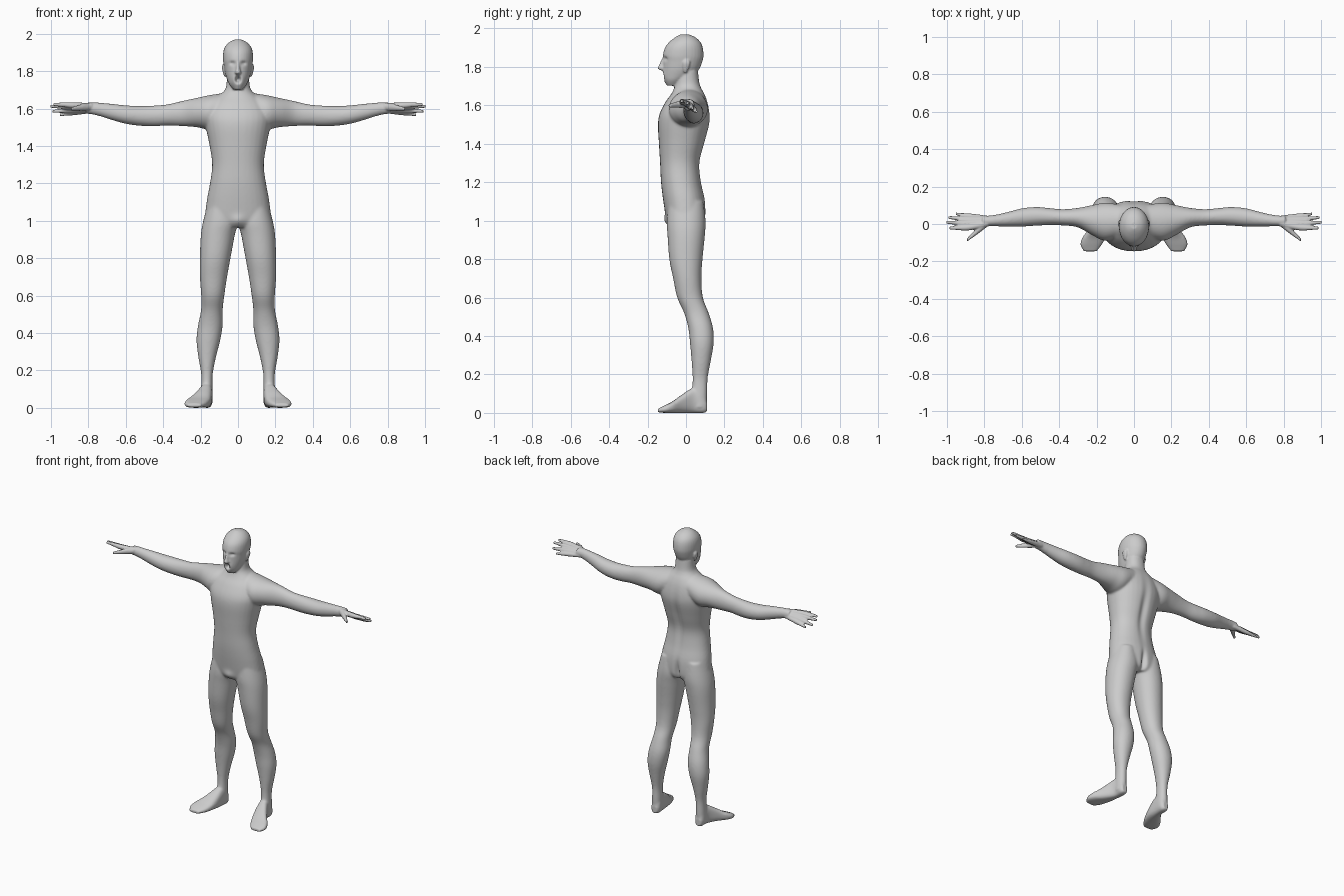
import bpy, bmesh
from math import cos, sin, pi, exp, copysign
from mathutils import Vector

bm = bmesh.new()
N = 32


def spline(a, b, c, d, t):
    return tuple(0.5 * (2 * q + (r - p) * t + (2 * p - 5 * q + 4 * r - s) * t * t
                        + (3 * q - p - 3 * r + s) * t ** 3) for p, q, r, s in zip(a, b, c, d))


def loft(axis, rows, side=1, power=2.0, steps=4):
    """Closed skin through rows (t, u0, u1, v0, v1); u, v are the other two axes in order."""
    fine = []
    last = len(rows) - 1
    for i in range(last):
        ctl = [rows[min(max(i + k, 0), last)] for k in (-1, 0, 1, 2)]
        fine += [spline(*ctl, k / steps) for k in range(steps)]
    fine.append(rows[-1])
    rings = []
    for t, u0, u1, v0, v1 in fine:
        ring = []
        for k in range(N):
            c, s = cos(2 * pi * k / N), sin(2 * pi * k / N)
            c = copysign(abs(c) ** (2 / power), c)
            s = copysign(abs(s) ** (2 / power), s)
            co = [(u0 + u1) / 2 + c * (u1 - u0) / 2, (v0 + v1) / 2 + s * (v1 - v0) / 2]
            co.insert("xyz".index(axis), t)
            ring.append(bm.verts.new((co[0] * side, co[1], co[2])))
        rings.append(ring)
    faces = [bm.faces.new(rings[0]), bm.faces.new(rings[-1][::-1])]
    for a, b in zip(rings, rings[1:]):
        for k in range(N):
            j = (k + 1) % N
            faces.append(bm.faces.new((a[k], b[k], b[j], a[j])))
    bmesh.ops.recalc_face_normals(bm, faces=faces)


def upright(rows, **kw):
    """Loft symmetric about x = 0 from rows (z, half width, front, back)."""
    loft("z", [(z, -w, w, f, b) for z, w, f, b in rows], **kw)


def finger(points, side):
    """Tapered tube through (x, y, z, radius)."""
    loft("x", [(x, y - r, y + r, z - r, z + r) for x, y, z, r in points], side)


# torso and neck
upright([(.965, .09, -.08, .08), (1.0, .17, -.10, .10), (1.1, .168, -.118, .10),
         (1.2, .150, -.13, .080), (1.3, .138, -.135, .073), (1.4, .152, -.141, .098),
         (1.5, .172, -.146, .123), (1.56, .178, -.136, .124), (1.62, .155, -.105, .112),
         (1.66, .115, -.076, .096), (1.69, .078, -.062, .079), (1.72, .063, -.055, .069),
         (1.78, .058, -.045, .062)], power=2.2)

# head and nose
upright([(1.702, .026, -.100, -.03), (1.73, .047, -.113, .0), (1.76, .060, -.119, .045),
         (1.79, .069, -.120, .07), (1.83, .076, -.119, .086), (1.86, .080, -.120, .091),
         (1.90, .079, -.109, .087), (1.93, .069, -.086, .074), (1.955, .046, -.054, .047),
         (1.969, .016, -.028, .012)])
upright([(1.781, .013, -.128, -.09), (1.792, .018, -.147, -.09), (1.812, .012, -.139, -.09),
         (1.85, .008, -.122, -.09)])

for side in (1, -1):
    # ear
    loft("z", [(1.770, .066, .072, -.010, .004), (1.79, .066, .080, -.016, .014),
               (1.82, .068, .086, -.018, .022), (1.838, .068, .080, -.008, .014)], side)
    # arm
    loft("x", [(.06, -.06, .10, 1.54, 1.685), (.15, -.09, .114, 1.49, 1.672),
               (.22, -.062, .102, 1.50, 1.657), (.30, -.018, .086, 1.506, 1.640),
               (.38, -.008, .079, 1.509, 1.622), (.45, -.006, .085, 1.505, 1.616),
               (.52, -.009, .091, 1.507, 1.614), (.60, -.014, .084, 1.518, 1.617),
               (.68, -.014, .063, 1.540, 1.626), (.76, -.012, .046, 1.565, 1.632),
               (.81, -.012, .044, 1.573, 1.631)], side)
    # hand
    finger([(.78, .003, 1.613, .016), (.88, -.018, 1.617, .016), (.94, -.021, 1.621, .0115),
            (.988, -.021, 1.621, .008)], side)
    finger([(.78, .012, 1.605, .018), (.89, .004, 1.607, .016), (.95, .007, 1.610, .0115),
            (1.003, .009, 1.612, .008)], side)
    finger([(.78, .022, 1.597, .018), (.885, .025, 1.592, .016), (.94, .030, 1.588, .0115),
            (.992, .035, 1.585, .008)], side)
    finger([(.78, .030, 1.590, .014), (.875, .042, 1.578, .014), (.92, .049, 1.571, .010),
            (.953, .054, 1.566, .007)], side)
    finger([(.78, .003, 1.606, .014), (.82, -.022, 1.606, .020), (.85, -.048, 1.603, .016),
            (.893, -.086, 1.598, .009)], side)
    # leg
    loft("z", [(1.10, .03, .158, -.09, .09), (1.0, .002, .186, -.10, .102),
               (.92, .018, .199, -.096, .098), (.8, .04, .204, -.087, .086),
               (.7, .058, .204, -.067, .08), (.6, .073, .197, -.046, .088),
               (.52, .082, .198, -.01, .118), (.44, .082, .214, .012, .141),
               (.36, .095, .222, .021, .144), (.27, .118, .212, .029, .129),
               (.18, .135, .197, .034, .113), (.1, .136, .198, .03, .111),
               (.03, .137, .2, .03, .109)], side, 2.1)
    # foot
    loft("y", [(.110, .150, .185, .008, .06), (.09, .136, .197, 0, .10),
               (.04, .136, .202, 0, .13), (-.02, .140, .236, 0, .096),
               (-.07, .153, .274, 0, .060), (-.11, .172, .286, 0, .040),
               (-.146, .200, .268, .003, .022)], side, 2.7)

mesh = bpy.data.meshes.new("body")
bm.to_mesh(mesh)
bm.free()
body = bpy.data.objects.new("body", mesh)
bpy.context.collection.objects.link(body)
bpy.context.view_layer.objects.active = body
body.select_set(True)

# fuse all parts into one skin
remesh = body.modifiers.new("fuse", "REMESH")
remesh.mode = "VOXEL"
remesh.voxel_size = .0055
bpy.ops.object.modifier_apply(modifier=remesh.name)

# soften the joins of torso and limbs, but keep face and hands crisp
soft = body.vertex_groups.new(name="soft")
soft.add([v.index for v in body.data.vertices
          if abs(v.co.x) < .74 and .05 < v.co.z < 1.69], 1.0, "REPLACE")
for group, count in (("soft", 18), ("", 2)):
    smooth = body.modifiers.new("smooth", "SMOOTH")
    smooth.factor = .5
    smooth.iterations = count
    smooth.vertex_group = group
    bpy.ops.object.modifier_apply(modifier=smooth.name)

# sculpted dents and bulges: centre, radii, push along y
dents = [((0, -.125, 1.755), (.032, .06, .026), -.010),   # lips
         ((0, -.125, 1.755), (.013, .06, .016), .045),    # open mouth
         ((.030, -.11, 1.842), (.016, .05, .011), .011),  # eye sockets
         ((-.030, -.11, 1.842), (.016, .05, .011), .011),
         ((0, .10, 1.01), (.016, .07, .07), -.022),       # seat cleft
         ((0, .10, 1.38), (.025, .07, .17), -.014),       # spine
         ((0, -.10, 1.00), (.035, .06, .03), -.012)]      # groin
for v in body.data.vertices:
    start = v.co.copy()
    for c, r, push in dents:
        d = sum(((start[i] - c[i]) / r[i]) ** 2 for i in range(3))
        if d < 9:
            v.co.y += push * exp(-d)
    v.co.z = max(v.co.z, 0)

bpy.ops.object.shade_smooth()
